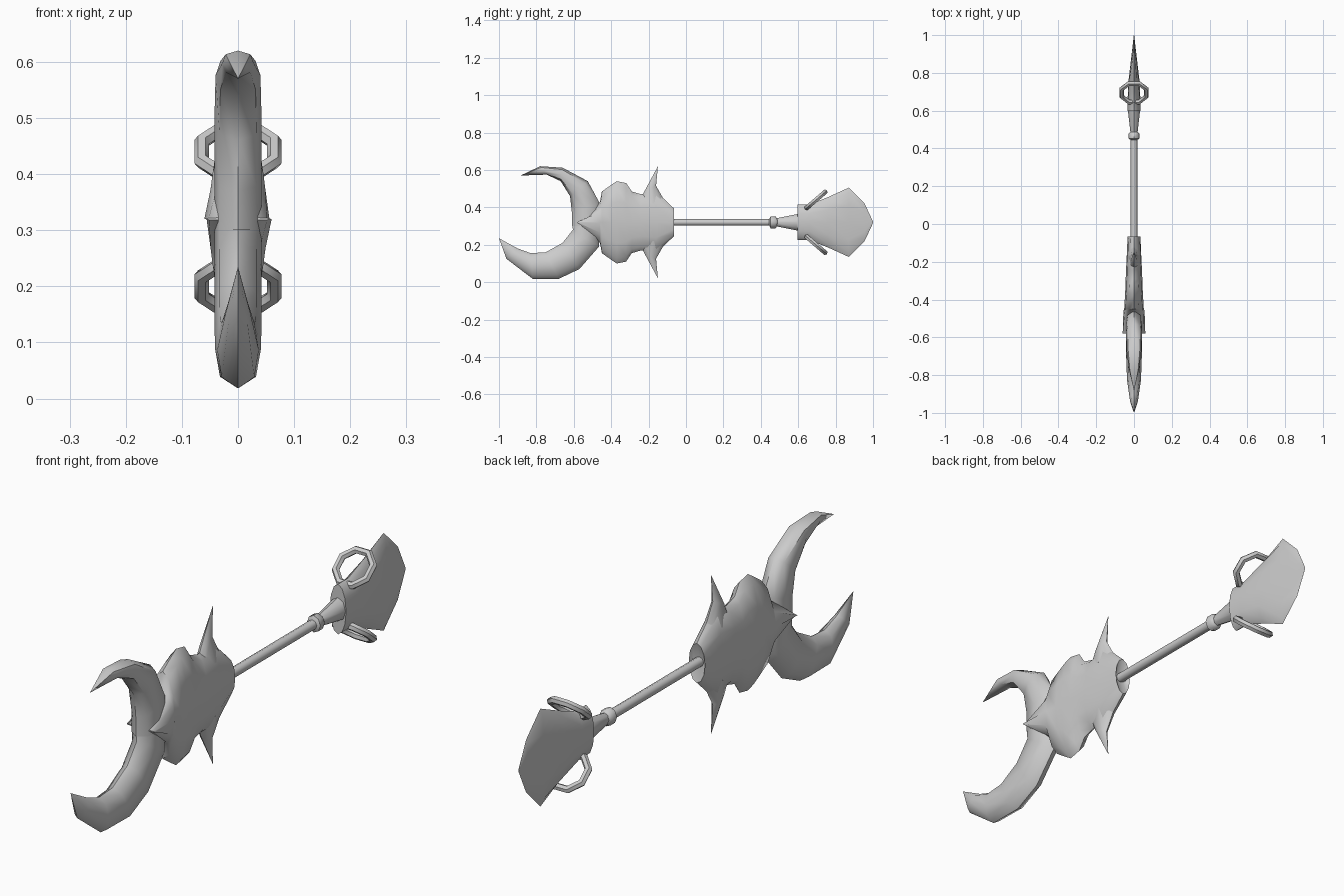
import bpy, bmesh
from math import sin, cos, pi, radians, atan2
from mathutils import Matrix

cube = bpy.data.objects.get("Cube")
if cube:
    bpy.data.objects.remove(cube)

AXIS = 0.32  # height of the shaft

grey = bpy.data.materials.new("plain_grey")
grey.use_nodes = True
COLOUR = (0.6, 0.6, 0.6, 1)
grey.diffuse_color = COLOUR
grey.node_tree.nodes["Principled BSDF"].inputs["Base Color"].default_value = COLOUR


def finish(name, bm, angle=50):
    bmesh.ops.remove_doubles(bm, verts=bm.verts, dist=0.0005)
    bmesh.ops.recalc_face_normals(bm, faces=bm.faces)
    mesh = bpy.data.meshes.new(name)
    bm.to_mesh(mesh)
    bm.free()
    mesh.materials.append(grey)
    obj = bpy.data.objects.new(name, mesh)
    bpy.context.collection.objects.link(obj)
    bpy.ops.object.select_all(action="DESELECT")
    obj.select_set(True)
    bpy.context.view_layer.objects.active = obj
    bpy.ops.object.shade_smooth_by_angle(angle=radians(angle))
    return obj


def loft(name, sections, sides=8, power=1.0, angle=50):
    """Skin oval sections; each runs from (y, z) to (y, z) with a half width in x."""
    bm = bmesh.new()
    rings = []
    for (y0, z0), (y1, z1), w in sections:
        ring = []
        for i in range(sides):
            a = 2 * pi * i / sides
            s, c = sin(a), cos(a)
            sx = abs(s) ** power * (1 if s > 0 else -1)
            t = (1 + c) / 2
            ring.append(bm.verts.new((w * sx, y1 + (y0 - y1) * t, z1 + (z0 - z1) * t)))
        rings.append(ring)
    for r, q in zip(rings, rings[1:]):
        for i in range(sides):
            j = (i + 1) % sides
            bm.faces.new((r[i], r[j], q[j], q[i]))
    bm.faces.new(rings[0])
    bm.faces.new(rings[-1])
    return finish(name, bm, angle)


def along_shaft(name, profile, **options):
    """Loft upright sections (y, half height, half width) along the shaft."""
    return loft(name, [((y, AXIS + h), (y, AXIS - h), w) for y, h, w in profile], **options)


def flip(p):
    return (p[0], 2 * AXIS - p[1])


# Horns: outer edge, inner edge, half width
loft("upper_horn", [
    ((-.46, .30), (-.61, .30), .042), ((-.46, .42), (-.61, .37), .042),
    ((-.525, .54), (-.62, .46), .042), ((-.66, .612), (-.67, .54), .04),
    ((-.78, .62), (-.745, .575), .028), ((-.885, .57), (-.885, .57), 0)], power=.7)
loft("lower_horn", [
    ((-.46, .34), (-.61, .34), .042), ((-.465, .19), (-.605, .28), .042),
    ((-.57, .07), (-.66, .21), .042), ((-.68, .018), (-.75, .16), .041),
    ((-.82, .018), (-.83, .155), .037), ((-.96, .125), (-.90, .18), .022),
    ((-1, .235), (-1, .235), 0)], power=.7)

# Lobed head with a wedge gripping the horn roots
along_shaft("head", [
    (-.58, .003, .06), (-.46, .11, .056), (-.45, .165, .052), (-.40, .20, .049),
    (-.37, .22, .047), (-.32, .21, .045), (-.29, .165, .044), (-.24, .15, .042),
    (-.16, .165, .038), (-.065, .075, .034), (-.08, .02, .028)], sides=12)

# Spikes behind the lobes
spike = [((-.25, .43), (-.10, .41), .03), ((-.22, .49), (-.16, .515), .016),
         ((-.15, .62), (-.15, .62), 0)]
loft("upper_spike", spike)
loft("lower_spike", [(flip(a), flip(b), w) for a, b, w in spike])

# Shaft, collar and socket
along_shaft("shaft", [(-.09, .018, .018), (.46, .018, .018)])
along_shaft("collar", [(.445, .018, .018), (.452, .032, .028), (.478, .032, .028),
                       (.488, .02, .02)])
along_shaft("socket", [(.475, .02, .018), (.60, .045, .032)])

# Fan blade at the far end
along_shaft("fan_blade", [
    (.597, .095, .034), (.66, .095, .034), (.76, .135, .029), (.87, .185, .016),
    (.955, .10, .006), (1, .004, .001)], sides=12)

# Tilted rings either side of the blade
for name, sign in (("upper_ring", 1), ("lower_ring", -1)):
    bm = bmesh.new()
    tilt = (Matrix.Translation((0, .695, AXIS + sign * .12))
            @ Matrix.Rotation(sign * atan2(.09, .105), 4, "X"))
    loops = []
    for i in range(8):
        turn = tilt @ Matrix.Rotation(pi * (i + .5) / 4, 4, "Z")
        loops.append([bm.verts.new(turn @ Matrix.Translation(
            (.07 + .014 * cos(k * pi / 3), 0, .014 * sin(k * pi / 3))).translation)
            for k in range(6)])
    for i in range(8):
        r, q = loops[i], loops[(i + 1) % 8]
        for k in range(6):
            m = (k + 1) % 6
            bm.faces.new((r[k], r[m], q[m], q[k]))
    finish(name, bm)
